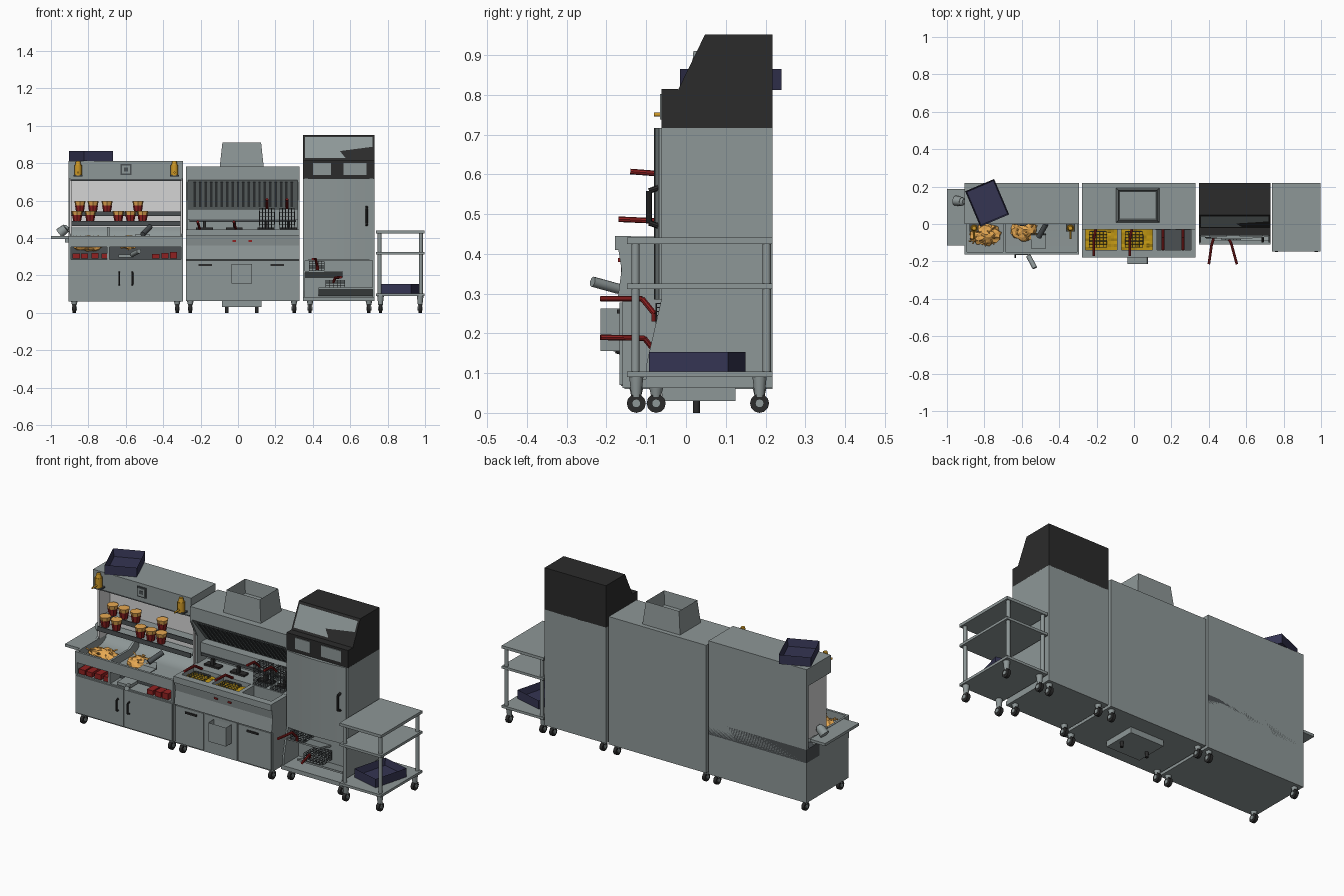
import bpy, bmesh, math, random
from mathutils import Vector, Matrix

if "Cube" in bpy.data.objects:
    bpy.data.objects.remove(bpy.data.objects["Cube"])
random.seed(4)

def mat(name, r, g, b):
    m = bpy.data.materials.new(name)
    m.diffuse_color = (r, g, b, 1)
    m.use_nodes = True
    m.node_tree.nodes["Principled BSDF"].inputs["Base Color"].default_value = m.diffuse_color
    return m
STEEL = mat("steel", .27, .31, .31)
DARK = mat("dark_steel", .07, .08, .085)
BLACK = mat("black_plastic", .024, .024, .024)
WHITE = mat("white_panel", .66, .66, .66)
NAVY = mat("navy_tray", .035, .035, .085)
RED = mat("red", .28, .015, .015)
AMBER = mat("amber_lamp", .62, .32, .02)
OIL = mat("frying_oil", .50, .29, .006)
FRIES = mat("golden_fries", .85, .42, .09)

def finish(name, bm, m, smooth=False):
    bmesh.ops.recalc_face_normals(bm, faces=bm.faces[:])
    me = bpy.data.meshes.new(name)
    bm.to_mesh(me)
    bm.free()
    me.materials.append(m)
    o = bpy.data.objects.new(name, me)
    bpy.context.collection.objects.link(o)
    if smooth:
        bpy.context.view_layer.objects.active = o
        o.select_set(True)
        bpy.ops.object.shade_smooth_by_angle(angle=.7)
        o.select_set(False)
    return o

def box(name, x0, x1, y0, y1, z0, z1, m=STEEL):
    bm = bmesh.new()
    T = Matrix.Translation(((x0+x1)/2, (y0+y1)/2, (z0+z1)/2)) @ Matrix.Diagonal((x1-x0, y1-y0, z1-z0, 1))
    bmesh.ops.create_cube(bm, size=1, matrix=T)
    return finish(name, bm, m)

def prism(name, pts, x0, x1, m=STEEL, smooth=False):
    """Closed (y, z) profile extruded along x."""
    bm = bmesh.new()
    f = bm.faces.new([bm.verts.new((x0, y, z)) for y, z in pts])
    r = bmesh.ops.extrude_face_region(bm, geom=[f])
    bmesh.ops.translate(bm, vec=(x1-x0, 0, 0), verts=[v for v in r["geom"] if isinstance(v, bmesh.types.BMVert)])
    return finish(name, bm, m, smooth)

def rod(name, p, q, r1, m=STEEL, r2=None, n=12):
    p, q = Vector(p), Vector(q)
    bm = bmesh.new()
    T = Matrix.Translation((p+q)/2) @ (q-p).to_track_quat('Z', 'Y').to_matrix().to_4x4()
    bmesh.ops.create_cone(bm, cap_ends=True, segments=n, radius1=r1, radius2=r1 if r2 is None else r2,
                          depth=(q-p).length, matrix=T)
    return finish(name, bm, m, True)

def path(name, pts, r, m):
    for i in range(len(pts)-1):
        rod(f"{name}_{i}", pts[i], pts[i+1], r, m, n=8)

def tray(name, c, w, d, h, rot, m, taper=1, wall=.01, depth=.8, tilt=0):
    """Open-topped box standing on point c."""
    bm = bmesh.new()
    bmesh.ops.create_cube(bm, size=1, matrix=Matrix.Translation((0, 0, h/2)) @ Matrix.Diagonal((w, d, h, 1)))
    top = max(bm.faces, key=lambda f: f.calc_center_median().z)
    bmesh.ops.scale(bm, vec=(taper, taper, 1), verts=top.verts[:])
    bmesh.ops.inset_region(bm, faces=[top], thickness=wall)
    bmesh.ops.translate(bm, vec=(0, 0, -h*depth), verts=top.verts[:])
    bm.transform(Matrix.Translation(c) @ Matrix.Rotation(math.radians(rot), 4, 'Z') @ Matrix.Rotation(math.radians(tilt), 4, 'X'))
    return finish(name, bm, m)

def basket(name, x0, x1, y0, y1, z0, z1):
    o = box(name, x0, x1, y0, y1, z0, z1, DARK)
    bm = bmesh.new()
    bm.from_mesh(o.data)
    bmesh.ops.subdivide_edges(bm, edges=bm.edges[:], cuts=4, use_grid_fill=True)
    bm.to_mesh(o.data)
    bm.free()
    w = o.modifiers.new("wire", 'WIREFRAME')
    w.thickness = .003

def casters(name, xs, ys, top=.065):
    for i, x in enumerate(xs):
        for j, y in enumerate(ys):
            n = f"{name}_{i}{j}"
            rod(n+"_wheel", (x-.009, y, .024), (x+.009, y, .024), .024, BLACK)
            rod(n+"_hub", (x-.013, y, .024), (x+.013, y, .024), .011, STEEL)
            rod(n+"_stem", (x, y, .04), (x, y, top), .012, STEEL, .018)

# ---- Fry holding station (left) ----
L, R = -.905, -.293
box("holding_base", L, R, -.155, .218, .06, .285)
box("holding_slot_back", L, R, -.07, .218, .285, .36, DARK)
box("holding_apron", L, R, -.163, -.15, .352, .412)
for i, x in enumerate((L, -.70, R-.012)):
    prism(f"basin_divider_{i}", [(-.16, .285), (-.16, .412), (.02, .412), (.1, .46), (.1, .285)], x, x+.012)
curve = [(.03+.1*math.sin(a), .46-.09*math.cos(a)) for a in [i*math.pi/16 for i in range(9)]]
prism("basin_chute", [(.13, .355), (-.155, .355), (-.15, .37)] + curve, L+.005, R-.005, STEEL, True)
box("holding_back", L, R, .2, .218, .285, .72)
box("white_back_panel", L+.01, R-.01, .13, .2, .43, .715, WHITE)
for x in (L+.004, R-.014):
    box("white_side_panel", x, x+.01, .035, .2, .41, .715, WHITE)
box("holding_hood", L, R, .0, .218, .715, .813)
box("hood_lip", L+.01, R-.01, .002, .02, .706, .716, DARK)
box("outlet_frame", -.627, -.57, -.006, .001, .738, .795, DARK)
box("outlet_plate", -.62, -.577, -.009, -.004, .745, .788)
box("outlet_socket", -.61, -.587, -.011, -.008, .757, .776, DARK)
for i, x in enumerate((-.855, -.34)):
    rod(f"lamp_{i}", (x, -.022, .735), (x, -.022, .79), .02, AMBER)
    rod(f"lamp_cap_{i}", (x, -.022, .79), (x, -.022, .812), .016, AMBER, .011)
    rod(f"lamp_nozzle_{i}", (x, -.03, .75), (x, -.08, .75), .005, AMBER)
    box(f"lamp_bracket_{i}", x-.024, x+.024, -.04, .001, .728, .736, DARK)
for i, (y, z) in enumerate(((.085, .535), (.04, .482))):  # cup rails
    box(f"cup_shelf_{i}", L+.015, R-.015, y-.02, y+.045, z-.012, z)
    box(f"cup_rail_{i}", L+.015, R-.015, y-.024, y-.019, z-.018, z+.008, DARK)
cups = [(x, .09, .537) for x in (-.845, -.775, -.70, -.535)] + [(x, .045, .485) for x in (-.86, -.79, -.64, -.575, -.51)]
for i, (x, y, z) in enumerate(cups):
    rod(f"cup_{i}", (x, y, z), (x, y, z+.038), .02, RED, .027, 8)
    rod(f"cup_fries_{i}", (x, y, z+.036), (x, y, z+.06), .025, FRIES, .031, 7)
for i, (a, b) in enumerate(((L+.004, -.602), (-.597, R-.004))):
    box(f"holding_door_{i}", a, b, -.163, -.155, .068, .278)
    hx = (-.635, -.565)[i]
    path(f"holding_handle_{i}", [(hx, -.16, .15), (hx, -.177, .155), (hx, -.177, .212), (hx, -.16, .217)], .005, BLACK)
for x in (-.865, -.82, -.765, -.71, -.44, -.39, -.345):  # folded cups in slot
    box("folded_cups", x-.019, x+.019, -.158, -.08, .29, .315+.01*random.random(), RED)
# heaps of fries with loose sticks
for i, (x, y, w) in enumerate(((-.80, -.055, .085), (-.59, -.03, .07))):
    bm = bmesh.new()
    bmesh.ops.create_icosphere(bm, subdivisions=3, radius=1)
    for v in bm.verts:
        v.co *= 1 + random.uniform(-.13, .13)
    bm.transform(Matrix.Translation((x, y, .37)) @ Matrix.Diagonal((w, .06, .042, 1)))
    finish(f"fries_heap_{i}", bm, FRIES)
    for k in range(14):
        a = random.uniform(0, 6.28)
        p = Vector((x+random.uniform(-.6, .6)*w, y+random.uniform(-.035, .035), .397))
        rod(f"fry_{i}_{k}", p, p+Vector((.035*math.cos(a), .03*math.sin(a), .012)), .004, FRIES, n=4)
# scoops
rod("scoop_handle", (-.47, 0, .46), (-.51, -.07, .42), .014, DARK)
prism("scoop_pan", [(-.13, .385), (-.05, .385), (-.05, .42), (-.06, .39), (-.13, .39)], -.55, -.47)
rod("low_scoop_handle", (-.53, -.235, .33), (-.565, -.17, .312), .013, STEEL)
box("low_scoop_pan", -.64, -.56, -.165, -.09, .295, .312)
# side shelf with shaker
box("side_shelf", -1.0, L, -.115, .187, .395, .41)
prism("shelf_bracket", [(-.1, .395), (.17, .395), (.17, .375), (-.1, .375)], L-.02, L)
rod("shaker", (-.955, .125, .425), (-.92, .12, .452), .027, STEEL, .024)
rod("shaker_neck", (-.92, .12, .452), (-.91, .12, .462), .024, STEEL, .012)
casters("holding_caster", (-.875, -.325), (-.125, .185))
tray("top_tray", (-.785, .113, .812), .168, .206, .053, 23, NAVY)

# ---- Fryer (middle) ----
L, R = -.278, .33
prism("fryer_body", [(.218, .062), (-.16, .062), (-.16, .28), (-.172, .285), (-.162, .36), (.218, .36)], L, R)
prism("fryer_apron", [(-.162, .36), (-.17, .41), (-.178, .41), (-.178, .445), (-.138, .445), (-.138, .36)], L, R)
box("fryer_deck", L, R, -.03, .218, .36, .445)
for i, (a, b) in enumerate(((L, -.258), (-.09, -.068), (.1, .122), (.305, R))):
    box(f"vat_wall_{i}", a, b, -.14, -.03, .36, .444)
for i, (a, b) in enumerate(((-.258, -.09), (-.068, .1))):
    bm = bmesh.new()
    bmesh.ops.create_grid(bm, x_segments=10, y_segments=7, size=.5,
        matrix=Matrix.Translation(((a+b)/2, -.084, .42)) @ Matrix.Diagonal((b-a, .108, 1, 1)))
    for v in bm.verts:
        v.co.z += random.uniform(-.004, .004)
    finish(f"oil_{i}", bm, OIL)
box("empty_vat_floor", .122, .305, -.14, -.03, .36, .366, DARK)
box("fryer_back", L, R, .1, .218, .445, .6)
prism("fryer_hood", [(.218, .783), (-.03, .783), (-.03, .71), (.1, .55), (.218, .55)], L, R)
cheek = [(.218, .782), (-.032, .782), (-.032, .70), (.02, .60), (.02, .44), (.218, .44)]
for x in (L, R-.012):
    prism("fryer_cheek", cheek, x, x+.012)
for i in range(19):  # grease filter baffles
    x = -.237 + i*.0288
    prism(f"filter_baffle_{i}", [(-.018, .703), (.088, .573), (.083, .566), (-.026, .697)], x, x+.013, DARK)
box("basket_rail", L+.012, R-.012, .045, .1, .50, .555)
box("rail_shadow_gap", L+.02, R-.02, .04, .1, .485, .50, DARK)
for x in (-.18, -.02, .15, .27):
    box("heating_element", x-.045, x+.045, .02, .06, .445, .455, BLACK)
    box("heating_stem", x-.008, x+.008, .025, .045, .455, .49, BLACK)
for i, x in enumerate((-.215, -.022)):
    path(f"dipped_handle_{i}", [(x, -.17, .487), (x, -.08, .483), (x+.01, -.03, .45)], .007, RED)
    basket(f"dipped_basket_{i}", x-.025, x+.07, -.125, -.04, .39, .432)
for i, x in enumerate((.155, .262)):
    path(f"hung_handle_{i}", [(x, -.14, .607), (x, -.075, .602), (x, -.03, .56)], .007, RED)
    basket(f"hung_basket_{i}", x-.04, x+.04, -.03, .04, .45, .56)
for x in (-.02, .065):
    box("indicator", x-.01, x+.01, -.171, -.16, .38, .389, RED)
for a, b, h in ((L+.006, -.1, -.175), (.118, R-.006, .21)):
    box("fryer_door", a, b, -.167, -.16, .07, .278)
    box("fryer_door_pull", h-.035, h+.035, -.174, -.166, .25, .26, BLACK)
box("fryer_center_panel", -.092, .11, -.164, -.16, .07, .278)
tray("crumb_box", (.02, -.19, .156), .11, .05, .106, 0, STEEL, wall=.006)
tray("chimney", (.02, .1, .782), .235, .185, .128, 0, STEEL, taper=.88, wall=.01, depth=.6)
box("drain_pan", -.085, .125, -.06, .125, .03, .065)
for x in (-.06, .1):
    rod("drain_foot", (x, .026, 0), (x, .026, .03), .009, BLACK)
casters("fryer_caster", (-.255, .3), (-.125, .185))

# ---- Tall cabinet ----
L, R = .347, .73
box("cabinet_body", L, R, -.062, .218, .28, .716)
prism("cabinet_head", [(.218, .714), (-.062, .714), (-.062, .812), (-.02, .812), (.048, .952), (.218, .952)], L, R, BLACK)
# sloped steel face: polygon plate on the head
bm = bmesh.new()
poly = [(.358, .94), (.72, .94), (.72, .888), (.545, .865), (.575, .828), (.358, .828)]
bm.faces.new([bm.verts.new((x, -.02+(z-.812)*.068/.14-.003, z)) for x, z in poly])
finish("head_steel_face", bm, STEEL)
box("head_ledge", L, R, -.062, -.02, .811, .815, BLACK)
for a, b in ((.402, .497), (.565, .688)):
    box("head_window", a, b, -.066, -.06, .738, .802)
arc = [(L+.008+.367*i/10, -.068-.012*math.sin(math.pi*i/10)) for i in range(11)]
bm = bmesh.new()
f = bm.faces.new([bm.verts.new((x, y, .285)) for x, y in arc] + [bm.verts.new((R-.008, -.06, .285)), bm.verts.new((L+.008, -.06, .285))])
r = bmesh.ops.extrude_face_region(bm, geom=[f])
bmesh.ops.translate(bm, vec=(0, 0, .432), verts=[v for v in r["geom"] if isinstance(v, bmesh.types.BMVert)])
finish("cabinet_door", bm, STEEL, True)
path("cabinet_handle", [(.688, -.07, .47), (.688, -.093, .478), (.688, -.093, .558), (.688, -.07, .566)], .007, BLACK)
for x in (L, R-.01):
    prism("cabinet_cheek", [(.218, .062), (-.1, .062), (-.1, .12), (-.062, .285), (.218, .285)], x, x+.01)
box("cabinet_floor", L, R, -.11, .218, .062, .085)
box("cabinet_lower_back", L, R, .03, .218, .08, .285)
prism("basket_rack_upper", [(-.07, .225), (.03, .20), (.03, .19), (-.07, .215)], L+.01, .56)
prism("basket_rack_lower", [(-.09, .135), (.03, .10), (.03, .09), (-.09, .125)], .43, R-.01)
basket("stored_basket_0", .38, .46, -.075, .02, .225, .275)
basket("stored_basket_1", .47, .57, -.085, .02, .125, .175)
path("stored_handle_0", [(.40, -.215, .287), (.415, -.11, .287), (.425, -.08, .25), (.425, -.08, .23)], .007, RED)
path("stored_handle_1", [(.55, -.215, .19), (.52, -.105, .188), (.51, -.085, .163)], .007, RED)
casters("cabinet_caster", (.385, .70), (-.075, .185))

# ---- Cart (right) ----
L, R = .737, .998
for n, z, h in (("top", .425, .016), ("middle", .312, .014), ("bottom", .09, .014)):
    box(f"cart_{n}_shelf", L, R, -.148, .218, z, z+h)
for x in (.757, .978):
    for y in (-.127, .203):
        rod("cart_post", (x, y, .09), (x, y, .43), .0105)
casters("cart_caster", (.762, .974), (-.125, .185), .092)
tray("cart_tray", (.87, .028, .104), .168, .206, .049, -15, NAVY)
